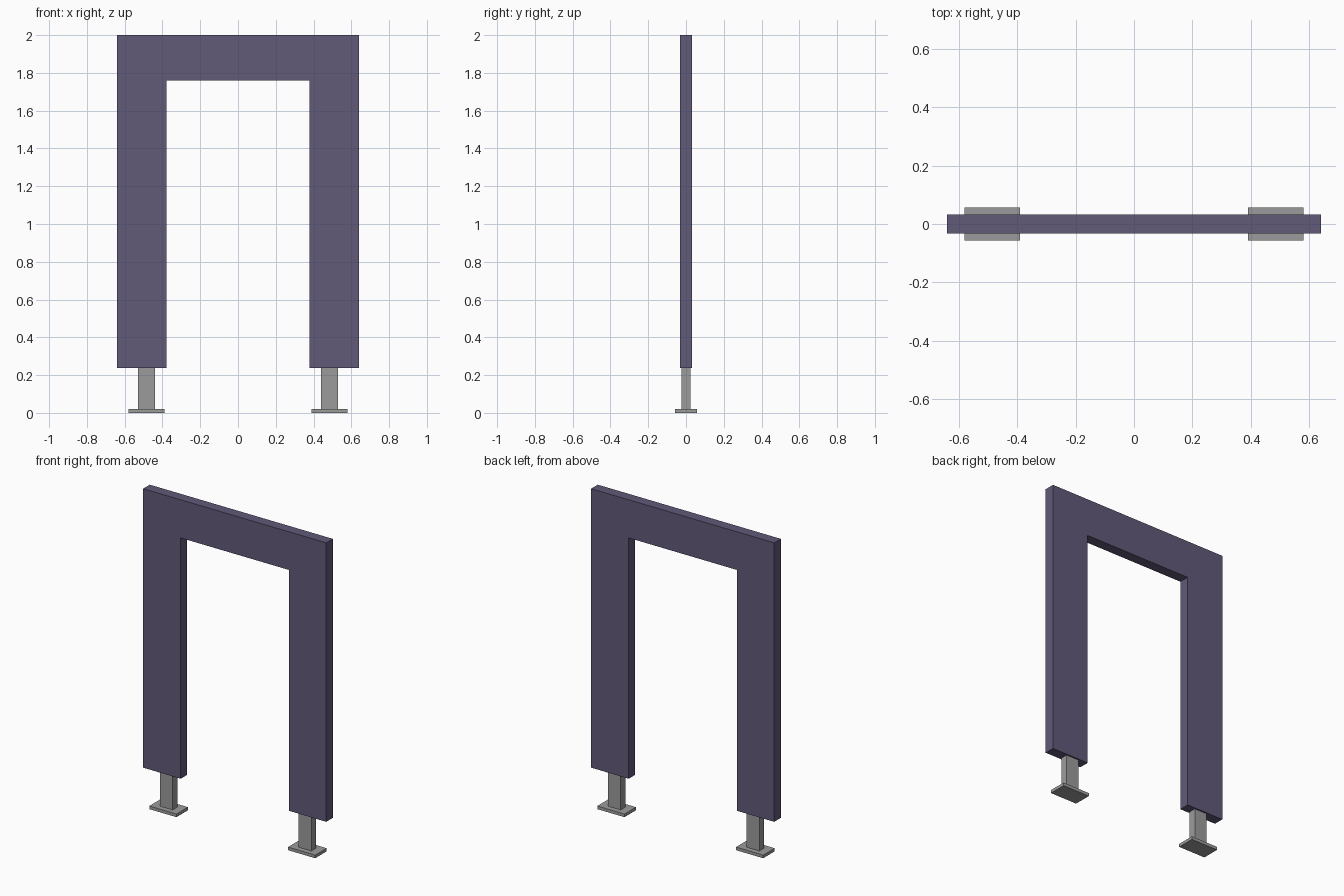
import bpy
import bmesh
from mathutils import Matrix

if "Cube" in bpy.data.objects:
    bpy.data.objects.remove(bpy.data.objects["Cube"])

W, IN, BOTTOM, INNER_TOP, TOP = 0.64, 0.378, 0.237, 1.759, 2.0
DEPTH = 0.033       # half thickness of the arch
FOOT_X = 0.485


def material(name, color):
    mat = bpy.data.materials.new(name)
    mat.diffuse_color = (*color, 1)
    mat.use_nodes = True
    mat.node_tree.nodes["Principled BSDF"].inputs["Base Color"].default_value = mat.diffuse_color
    return mat


purple = material("dark_purple", (0.119, 0.10, 0.19))
grey = material("dark_grey", (0.33, 0.33, 0.33))


def add_object(name, bm, mat):
    bmesh.ops.recalc_face_normals(bm, faces=bm.faces)
    mesh = bpy.data.meshes.new(name)
    bm.to_mesh(mesh)
    bm.free()
    mesh.materials.append(mat)
    obj = bpy.data.objects.new(name, mesh)
    bpy.context.collection.objects.link(obj)


def box(name, centre, size):
    bm = bmesh.new()
    bmesh.ops.create_cube(bm, size=1, matrix=Matrix.Translation(centre) @ Matrix.Diagonal((*size, 1)))
    add_object(name, bm, grey)


# Arch panel: upside-down U profile extruded through its thickness
profile = [(-W, BOTTOM), (-IN, BOTTOM), (-IN, INNER_TOP), (IN, INNER_TOP),
           (IN, BOTTOM), (W, BOTTOM), (W, TOP), (-W, TOP)]
bm = bmesh.new()
face = bm.faces.new([bm.verts.new((x, -DEPTH, z)) for x, z in profile])
extruded = bmesh.ops.extrude_face_region(bm, geom=[face], use_keep_orig=True)
new_verts = [v for v in extruded["geom"] if isinstance(v, bmesh.types.BMVert)]
bmesh.ops.translate(bm, verts=new_verts, vec=(0, 2 * DEPTH, 0))
add_object("arch_panel", bm, purple)

# Short posts on flat base plates
for side, sign in (("left", -1), ("right", 1)):
    x = sign * FOOT_X
    box(f"{side}_base_plate", (x, 0, 0.01), (0.19, 0.114, 0.02))
    box(f"{side}_post", (x, 0, (0.02 + BOTTOM) / 2), (0.09, 0.048, BOTTOM - 0.02))
